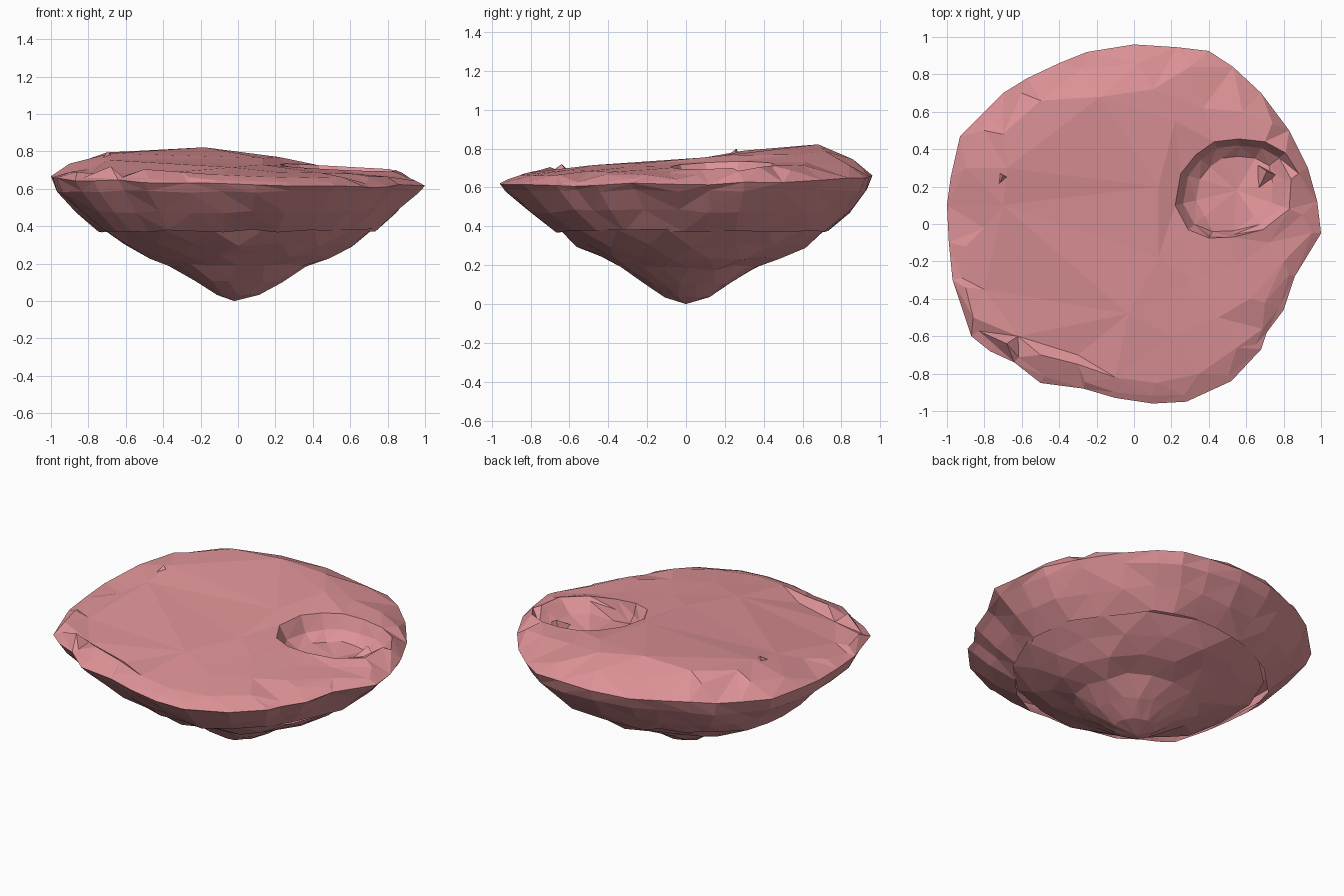
import bpy, bmesh, math, random
from mathutils import Vector, noise
from mathutils.geometry import delaunay_2d_cdt

if "Cube" in bpy.data.objects:
    bpy.data.objects.remove(bpy.data.objects["Cube"])

random.seed(4)
rock = bpy.data.materials.new("pink_rock")
rock.diffuse_color = (0.73, 0.29, 0.31, 1)
rock.use_nodes = True
rock.node_tree.nodes["Principled BSDF"].inputs["Base Color"].default_value = rock.diffuse_color

# Plan outline of the island, counter-clockwise from the right-hand tip
OUTLINE = [(1, -.05), (.98, .12), (.93, .3), (.83, .5), (.68, .7), (.53, .84), (.4, .925),
           (.23, .945), (0, .96), (-.25, .92), (-.4, .86), (-.57, .78), (-.7, .7), (-.8, .6),
           (-.93, .47), (-.98, .25), (-1, .1), (-.99, -.1), (-.97, -.3), (-.87, -.6),
           (-.77, -.68), (-.64, -.74), (-.5, -.85), (-.27, -.88), (-.1, -.93), (.1, -.96),
           (.28, -.95), (.52, -.84), (.68, -.67), (.71, -.58), (.8, -.46), (.86, -.28)]


def rim_z(x, y):
    return .64 - .025 * x + .02 * y + .02 * noise.noise((x * 3, y * 3, 0))


def make_object(name, verts, faces):
    mesh = bpy.data.meshes.new(name)
    mesh.from_pydata(verts, [], faces)
    mesh.materials.append(rock)
    bm = bmesh.new()
    bm.from_mesh(mesh)
    bmesh.ops.triangulate(bm, faces=[f for f in bm.faces if len(f.verts) > 3])
    bm.to_mesh(mesh)
    bm.free()
    obj = bpy.data.objects.new(name, mesh)
    bpy.context.collection.objects.link(obj)
    return obj


def bridge(rings):
    """Quads between equal-length rings listed from bottom to top."""
    n = len(rings[0])
    verts = [v for r in rings for v in r]
    faces = [(k * n + i, k * n + (i + 1) % n, (k + 1) * n + (i + 1) % n, (k + 1) * n + i)
             for k in range(len(rings) - 1) for i in range(n)]
    return verts, faces


# Upper side wall: faceted bands flaring up to the rim
bands = []
for z, s, jit in [(.375, .74, .008), (.48, .865, .012), (.585, .965, .008)]:
    shift = .03 * (1 - s) / .27
    bands.append([(x * s + random.uniform(-jit, jit), y * s + shift + random.uniform(-jit, jit),
                   z + random.uniform(-jit, jit)) for x, y in OUTLINE])
bands.append([(x, y, rim_z(x, y)) for x, y in OUTLINE])
make_object("side_wall", *bridge(bands))

# Lower rock cone, tucked just inside the wall, ending in a blunt tip
N = 16
rings = []
for z, r, jit in [(.035, .12, .004), (.105, .24, .01), (.185, .36, .014), (.24, .495, .014),
                  (.3, .615, .012), (.385, .735, .004)]:
    turn = len(rings) * math.pi / N
    rings.append([((r + random.uniform(-jit, jit)) * math.cos(i * math.tau / N + turn),
                   (r * .95 + random.uniform(-jit, jit)) * math.sin(i * math.tau / N + turn) + .05 * r,
                   z + random.uniform(-jit, jit)) for i in range(N)])
verts, faces = bridge(rings)
verts.append((-.02, 0, 0))
faces += [((i + 1) % N, i, len(verts) - 1) for i in range(N)]
make_object("lower_cone", verts, faces)

# Top plate: broad facets, rounded shoulder and a sunken crater
PLATE = [(-.68, .3, .79), (-.7, .48, .795), (-.7, .1, .755), (-.8, -.02, .705), (-.8, -.35, .675),
         (-.62, -.6, .665), (-.3, -.7, .66), (-.03, -.48, .715), (.13, .2, .765), (.13, -.18, .73),
         (.22, .55, .77), (-.18, .68, .822), (-.5, .66, .805), (.1, .72, .785), (.37, .62, .73),
         (.58, .6, .715), (.3, -.3, .705), (.55, -.22, .69), (.72, -.1, .675), (.9, .05, .665),
         (.2, -.6, .69), (.45, -.5, .685), (.62, -.4, .68)]
SHOULDER = [(-.9, .3, .735), (-.86, -.5, .69), (-.68, -.64, .72), (-.5, -.7, .705),
            (-.3, -.75, .69), (-.1, -.82, .675), (.12, -.85, .665), (.35, -.8, .66),
            (.55, -.66, .665), (.7, -.42, .665), (.8, -.2, .665), (.3, .84, .715),
            (.02, .86, .745), (-.28, .83, .755), (-.6, .7, .765), (-.9, -.12, .69),
            (-.9, -.34, .69), (.88, .27, .685), (.74, .54, .69), (-.8, .5, .76)]
CRATER_RIM = [(.22, .1), (.25, .27), (.33, .37), (.43, .44), (.56, .455), (.7, .44), (.81, .38),
              (.84, .24), (.83, .08), (.69, -.03), (.53, -.07), (.4, -.075), (.29, -.03)]
C = Vector((.55, .18))


def crater_ring(f, z):
    out = []
    for x, y in CRATER_RIM:
        # Steep front wall; the front right ramps gently out of the crater
        front = y < .06 and .3 < x < .6
        ramp = .03 if x > .65 and y < .3 else 0
        g = 1 - (1 - f) * (.4 if front else 1)
        q = C + (Vector((x, y)) - C) * g
        out.append((q.x, q.y, z + ramp + random.uniform(-.01, .01)))
    return out


pts = [(x, y, rim_z(x, y)) for x, y in OUTLINE]
pts += PLATE + SHOULDER
pts += [(x, y, .735 - .055 * x + .05 * min(y, .3)) for x, y in CRATER_RIM]
pts += crater_ring(.87, .645) + crater_ring(.66, .59)
pts.append((C.x, C.y, .58))
# Chipped rim facets along the front and right
for i in range(18, 33):
    x, y = OUTLINE[i % len(OUTLINE)]
    s = random.uniform(.95, .97)
    pts.append((x * s, y * s, rim_z(x, y) + random.uniform(.01, .03)))
n = len(OUTLINE)
co, _, tris, orig, _, _ = delaunay_2d_cdt([Vector(p[:2]) for p in pts],
                                          [(i, (i + 1) % n) for i in range(n)],
                                          [], 1, 1e-5)
make_object("top_plate", [(c.x, c.y, pts[o[0]][2] if o else rim_z(c.x, c.y))
                          for c, o in zip(co, orig)], tris)

# Small loose rock chips in the crater and on the left of the plate
for name, at, size in [("crater_chip", (.71, .25, .62), .08), ("plate_chip", (-.7, .24, .775), .05)]:
    chip = [(at[0] + size * math.cos(a), at[1] + size * math.sin(a), at[2] - .02) for a in (0, 2.2, 4.1)]
    chip.append((at[0], at[1] + size * .4, at[2] + size * .5))
    make_object(name, chip, [(0, 2, 1), (0, 1, 3), (1, 2, 3), (2, 0, 3)])
